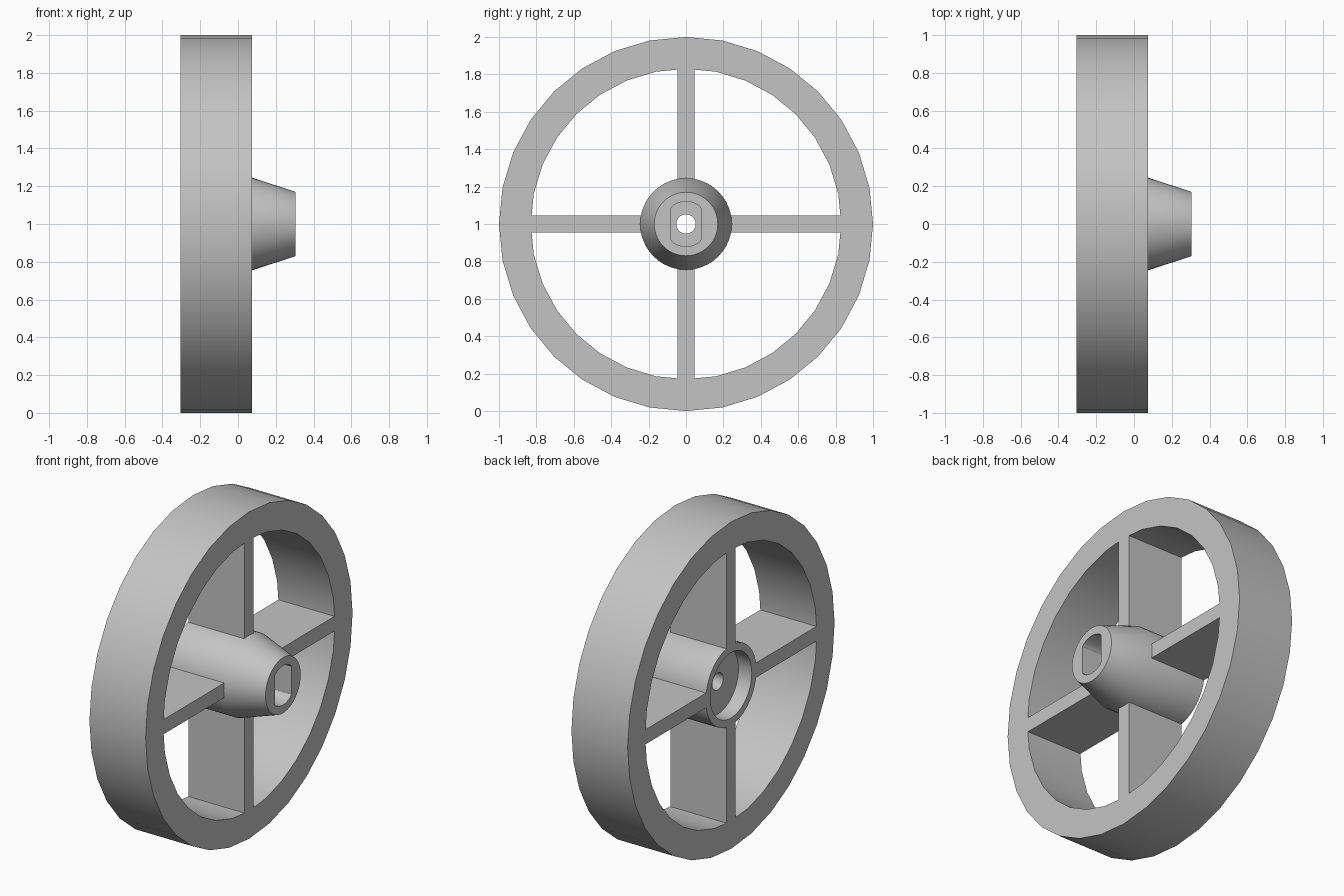
import bpy
import bmesh
from math import cos, sin, pi, radians
from mathutils import Matrix, Vector

if "Cube" in bpy.data.objects:
    bpy.data.objects.remove(bpy.data.objects["Cube"])

BACK, FRONT, TIP = -0.305, 0.075, 0.305   # extents along the axle
AXLE_Z = 1.0

grey = bpy.data.materials.new("plain grey")
grey.use_nodes = True
grey.diffuse_color = (0.55, 0.55, 0.55, 1)
grey.node_tree.nodes["Principled BSDF"].inputs["Base Color"].default_value = (0.55, 0.55, 0.55, 1)


def finish(name, bm):
    """Turn a bmesh into a shaded object standing at axle height."""
    bmesh.ops.recalc_face_normals(bm, faces=bm.faces)
    mesh = bpy.data.meshes.new(name)
    bm.to_mesh(mesh)
    bm.free()
    mesh.materials.append(grey)
    obj = bpy.data.objects.new(name, mesh)
    obj.location.z = AXLE_Z
    bpy.context.collection.objects.link(obj)
    bpy.ops.object.select_all(action="DESELECT")
    obj.select_set(True)
    bpy.context.view_layer.objects.active = obj
    bpy.ops.object.shade_smooth_by_angle(angle=radians(30))
    return obj


def lathe(name, profile, sides):
    """Revolve a closed (x, radius, half width) profile around the axle.
    The half width flattens a ring on both sides in y."""
    bm = bmesh.new()
    rings = []
    for x, radius, half in profile:
        ring = []
        for i in range(sides):
            a = 2 * pi * i / sides
            y = max(-half, min(half, radius * cos(a)))
            ring.append(bm.verts.new((x, y, radius * sin(a))))
        rings.append(ring)
    for k, ring in enumerate(rings):
        after = rings[(k + 1) % len(rings)]
        for i in range(sides):
            j = (i + 1) % sides
            bm.faces.new((ring[i], ring[j], after[j], after[i]))
    return finish(name, bm)


# Rim
lathe("rim", [(BACK, 1, 1), (FRONT, 1, 1), (FRONT, 0.83, 1), (BACK, 0.83, 1)], 32)

# Hub: barrel, tapered nose, flat-sided shaft socket, screw hole, rear recess
SOCKET_FLOOR, RECESS_FLOOR = -0.1, BACK + 0.09
lathe("hub", [
    (BACK, 0.245, 1), (FRONT, 0.245, 1), (TIP, 0.17, 1),
    (TIP, 0.12, 0.08), (SOCKET_FLOOR, 0.12, 0.08),
    (SOCKET_FLOOR, 0.052, 1), (RECESS_FLOOR, 0.052, 1),
    (RECESS_FLOOR, 0.2, 1), (BACK, 0.2, 1)], 48)

# Four flat spokes between hub and rim
INNER, OUTER = 0.235, 0.83
for n, label in enumerate(("back", "top", "front", "bottom")):
    bm = bmesh.new()
    size = Matrix.Diagonal((FRONT - BACK, OUTER - INNER, 0.09, 1))
    place = Matrix.Translation(Vector(((FRONT + BACK) / 2, (INNER + OUTER) / 2, 0)))
    bmesh.ops.create_cube(bm, size=1, matrix=Matrix.Rotation(n * pi / 2, 4, "X") @ place @ size)
    finish(label + "_spoke", bm)
